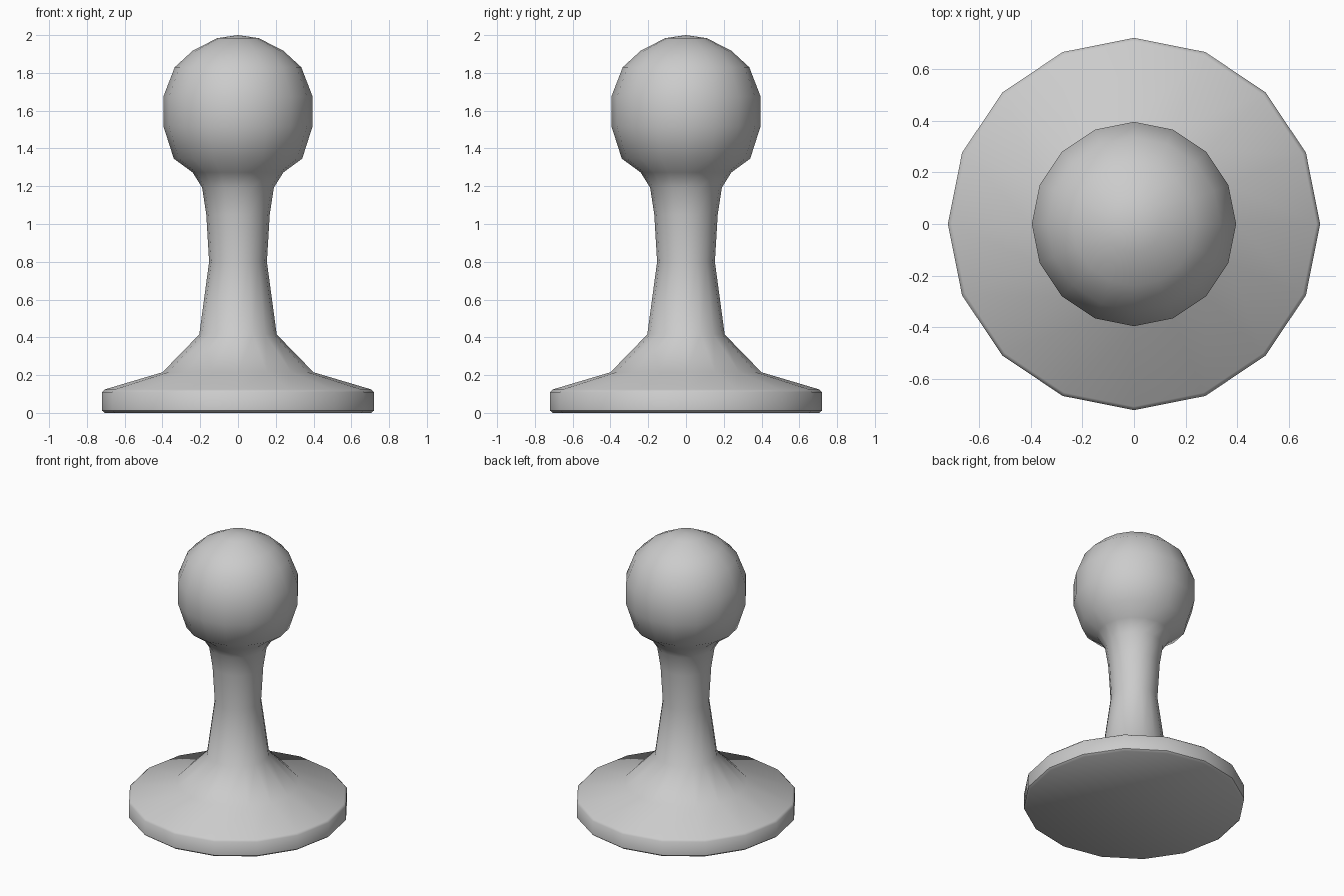
import bpy
import math

if "Cube" in bpy.data.objects:
    bpy.data.objects.remove(bpy.data.objects["Cube"])

SIDES = 16

# Profile (radius, height) from the foot up to the top of the ball
profile = [
    (0.705, 0.0), (0.72, 0.012), (0.72, 0.11), (0.706, 0.124),   # disc foot
    (0.40, 0.215), (0.205, 0.415),                              # flare
    (0.153, 0.80), (0.168, 1.05), (0.19, 1.193),                # stem
    (0.24, 1.273), (0.34, 1.346), (0.395, 1.518),               # ball, lower half
    (0.395, 1.675), (0.335, 1.83), (0.24, 1.917), (0.11, 1.984),  # ball, upper half
]

# Lathe the profile around z
verts = [(r * math.cos(2 * math.pi * i / SIDES), r * math.sin(2 * math.pi * i / SIDES), z)
         for r, z in profile for i in range(SIDES)]
faces = []
for k in range(len(profile) - 1):
    for i in range(SIDES):
        j = (i + 1) % SIDES
        a, b = k * SIDES, (k + 1) * SIDES
        faces.append((a + i, a + j, b + j, b + i))

# Flat underside and pointed cap
faces.append(tuple(reversed(range(SIDES))))
tip = len(verts)
verts.append((0, 0, 2.0))
last = tip - SIDES
faces += [(last + i, last + (i + 1) % SIDES, tip) for i in range(SIDES)]

mesh = bpy.data.meshes.new("pawn")
mesh.from_pydata(verts, [], faces)
mesh.update()
pawn = bpy.data.objects.new("pawn", mesh)
bpy.context.collection.objects.link(pawn)

# Smooth shading, with a crisp flat underside
bpy.context.view_layer.objects.active = pawn
pawn.select_set(True)
bpy.ops.object.shade_smooth_by_angle(angle=math.radians(50))
